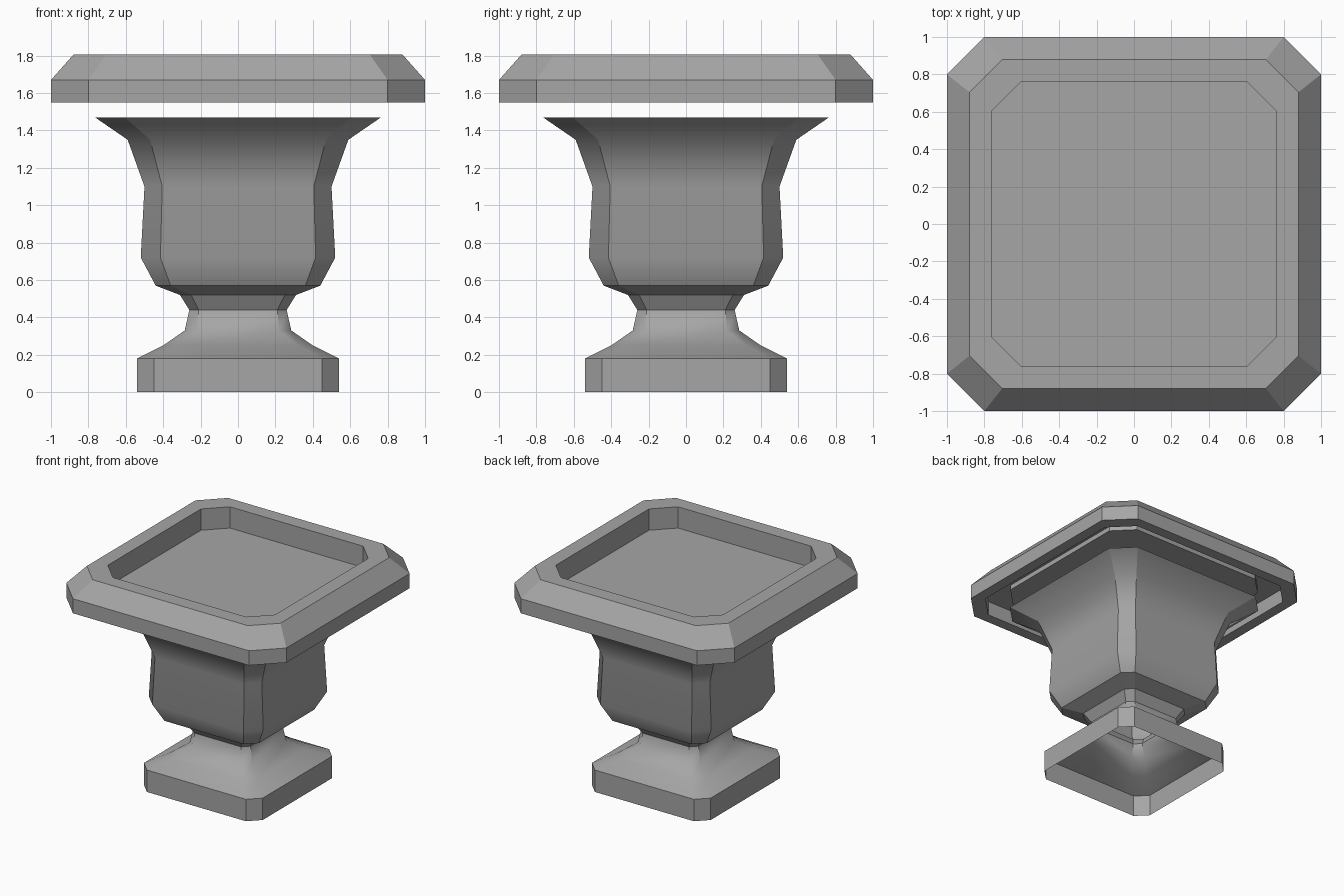
import bpy
import bmesh

cube = bpy.data.objects.get("Cube")
if cube:
    bpy.data.objects.remove(cube, do_unlink=True)

# Single stone material
stone = bpy.data.materials.new("grey_stone")
stone.use_nodes = True
grey = (0.38, 0.38, 0.38, 1)
stone.diffuse_color = grey
stone.node_tree.nodes["Principled BSDF"].inputs["Base Color"].default_value = grey


def octagon(half, corner):
    """Square with cut corners, counter-clockwise from above."""
    h, c = half, corner
    return [(h, -c), (h, c), (c, h), (-c, h), (-h, c), (-h, -c), (-c, -h), (c, -h)]


def loft(name, profile, smooth=False, creases=(), soft_rails=(), cap_end=False):
    """Skin cut-corner squares given as (half width, corner, height)."""
    bm = bmesh.new()
    rings = [[bm.verts.new((x, y, z)) for x, y in octagon(h, c)] for h, c, z in profile]
    for level, (low, high) in enumerate(zip(rings, rings[1:])):
        for i in range(8):
            j = (i + 1) % 8
            bm.faces.new((low[i], low[j], high[j], high[i])).smooth = smooth
            # Corner rails stay crisp except where the form flows together
            rail = bm.edges.get((low[i], high[i]))
            rail.smooth = level in soft_rails
    for level in creases:
        for i in range(8):
            bm.edges.get((rings[level][i], rings[level][(i + 1) % 8])).smooth = False
    if cap_end:
        bm.faces.new(rings[-1])
        bmesh.ops.remove_doubles(bm, verts=bm.verts, dist=0.0001)
    mesh = bpy.data.meshes.new(name)
    bm.to_mesh(mesh)
    bm.free()
    mesh.materials.append(stone)
    obj = bpy.data.objects.new(name, mesh)
    bpy.context.collection.objects.link(obj)
    return obj


# Hollow foot, flaring stem and collar
loft("pedestal", [
    (0.54, 0.45, 0.0), (0.54, 0.45, 0.18), (0.40, 0.32, 0.25),
    (0.285, 0.22, 0.33), (0.26, 0.21, 0.44), (0.31, 0.25, 0.52),
], smooth=True, creases=(1, 4), soft_rails=(1, 2))

# Bowl with rounded belly and flared lip
loft("bowl", [
    (0.31, 0.25, 0.52), (0.44, 0.36, 0.57), (0.52, 0.415, 0.72),
    (0.50, 0.405, 1.10), (0.59, 0.47, 1.35), (0.765, 0.605, 1.47),
], smooth=True, creases=(1,))

# Floating rim: recessed underside, bevelled outside, sunken floor
loft("rim_and_basin", [
    (0.76, 0.605, 1.63), (0.76, 0.605, 1.67), (0.91, 0.73, 1.67),
    (0.91, 0.73, 1.55), (1.0, 0.80, 1.55), (1.0, 0.80, 1.67),
    (0.88, 0.705, 1.805), (0.76, 0.605, 1.805), (0.76, 0.605, 1.63),
], cap_end=True)
